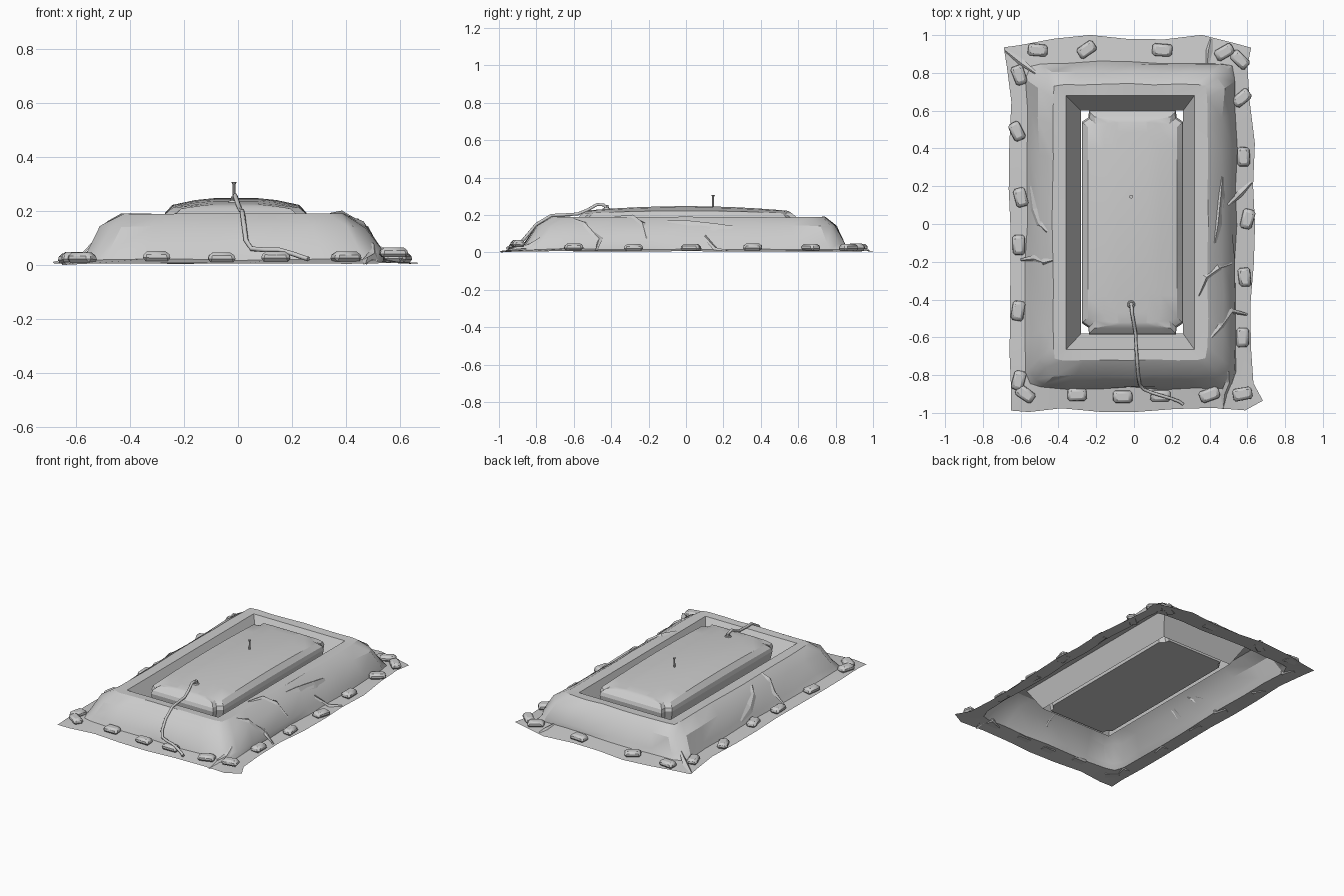
import bpy, bmesh, math, random
from mathutils import Vector
from mathutils.bvhtree import BVHTree

if "Cube" in bpy.data.objects:
    bpy.data.objects.remove(bpy.data.objects["Cube"])

random.seed(4)
FX = [0, .07, .2, .35, .5, .65, .8, .93]
FY = [0, .05, .15, .27, .39, .5, .61, .73, .85, .95]


def ring(corners, z, cut=0, offsets=None, jitter=0):
    """Counter-clockwise loop of points around four corners."""
    pts = []
    mid = sum((Vector(c) for c in corners), Vector((0, 0))) / 4
    for s in range(4):
        a, b = Vector(corners[s]), Vector(corners[(s + 1) % 4])
        d = (b - a).normalized()
        out = Vector((d.y, -d.x))
        for i, t in enumerate(FX if s % 2 == 0 else FY):
            p = a.lerp(b, t)
            if i == 0:
                sign = Vector((math.copysign(1, p.x - mid.x), math.copysign(1, p.y - mid.y)))
                p -= sign * cut
            elif offsets:
                p += out * offsets[s][i - 1]
            p += out * random.uniform(-jitter, jitter)
            pts.append(Vector((p.x, p.y, z + random.uniform(-jitter, jitter) * .5)))
    return pts


def rect(x0, x1, y0, y1):
    return [(x0, y0), (x1, y0), (x1, y1), (x0, y1)]


def finish(bm, name, angle=28):
    me = bpy.data.meshes.new(name)
    bm.to_mesh(me)
    bm.free()
    ob = bpy.data.objects.new(name, me)
    bpy.context.collection.objects.link(ob)
    bpy.ops.object.select_all(action='DESELECT')
    ob.select_set(True)
    bpy.context.view_layer.objects.active = ob
    if angle:
        bpy.ops.object.shade_smooth_by_angle(angle=math.radians(angle))
    return ob


def loft(rings, cap_top=False, cap_bottom=False):
    bm = bmesh.new()
    vs = [[bm.verts.new(p) for p in r] for r in rings]
    n = len(vs[0])
    for lo, hi in zip(vs, vs[1:]):
        for i in range(n):
            j = (i + 1) % n
            bm.faces.new((lo[i], lo[j], hi[j], hi[i]))
    if cap_top:
        f = bm.faces.new(vs[-1])
        bmesh.ops.triangulate(bm, faces=[f])
    if cap_bottom:
        bm.faces.new(vs[0][::-1])
    return bm


# Tarp: ragged ground flap, draped bank and open inner basin
ragged = [
    [.01, 0, .02, .03, .025, .03, .05],
    [-.047, -.05, -.05, -.025, -.01, -.013, .004, -.02, -.023],
    [.025, .07, .045, .05, .065, .05, .015],
    [-.018, -.034, -.02, -.01, -.015, -.015, 0, 0, 0]]
tarp_rings = [
    ring([(-.65, -.99), (.68, -.935), (.62, .93), (-.69, .935)], .006, 0, ragged, .004),
    ring(rect(-.57, .54, -.87, .855), .018, .02, None, .008),
    ring(rect(-.55, .525, -.855, .84), .05, .03, None, .010),
    ring(rect(-.50, .47, -.80, .80), .14, .03, None, .012),
    ring(rect(-.43, .39, -.72, .74), .189, .01, None, .004),
    ring(rect(-.36, .32, -.665, .68), .187),
    ring(rect(-.28, .26, -.58, .60), .045)]
for p in tarp_rings[0]:
    p.z = max(0, p.z)
tarp_rings[0][0].z = 0
bm = loft(tarp_rings)
tarp_tree = BVHTree.FromBMesh(bm)
finish(bm, "tarp_bank")


def ground(x, y, tree=tarp_tree):
    hit = tree.ray_cast(Vector((x, y, 1)), Vector((0, 0, -1)))[0]
    return hit.z if hit else 0


# Cushion: arched inner bag sitting in the basin
cushion_rings = []
for hx, hy, z, cut, arch in ((.245, .575, .045, .03, 0), (.268, .592, .165, .035, 0),
                             (.262, .585, .192, .035, .006), (.235, .56, .222, .04, .016),
                             (.15, .545, .24, .02, .026), (.08, .53, .247, 0, .03)):
    r = ring(rect(-.008 - hx, -.008 + hx, .008 - hy, .008 + hy), z, cut)
    for p in r:
        p.z -= arch * (p.y / .6) ** 2
    cushion_rings.append(r)
bm = loft(cushion_rings, True, True)
cushion_tree = BVHTree.FromBMesh(bm)
finish(bm, "cushion", 20)

# Stones weighing down the flap
stones = [(-.51, .92, -5), (-.25, .925, 35), (.15, .92, -5), (.48, .91, 30), (.56, .87, -45),
          (.57, .665, 40), (.58, .355, 90), (.60, .025, 75), (.585, -.28, 95), (.575, -.6, 90),
          (.575, -.9, 10), (.40, -.905, 20), (.14, -.91, 0), (-.06, -.915, 0), (-.30, -.905, 0),
          (-.575, -.9, -35), (-.61, -.83, 75), (-.615, -.46, 80), (-.61, -.11, 92),
          (-.60, .14, 105), (-.62, .49, 115), (-.61, .79, 110)]
for x, y, ang in stones:
    bm = bmesh.new()
    bmesh.ops.create_cube(bm, size=1)
    for v in bm.verts:
        k = .85 if v.co.z > 0 else 1
        v.co.x *= .11 * k * random.uniform(.9, 1.08)
        v.co.y *= .068 * k * random.uniform(.9, 1.1)
        v.co.z *= .036
    bmesh.ops.bevel(bm, geom=bm.edges[:], offset=.012, segments=1, affect='EDGES')
    ob = finish(bm, "stone", 35)
    ob.location = (x, y, ground(x, y) + (.035 if (x, y) == (.575, -.9) else .016))
    ob.rotation_euler.z = math.radians(ang)

# Folds: creased ridges running over the tarp
folds = [[(.47, -.98), (.475, -.9), (.50, -.84), (.50, -.78)],
         [(.34, -.38), (.38, -.28), (.45, -.23), (.52, -.21)],
         [(.41, -.60), (.46, -.54), (.52, -.46), (.60, -.48)],
         [(.47, .25), (.465, .15), (.45, 0), (.43, -.1)],
         [(.50, .10), (.56, .16), (.62, .22)],
         [(-.60, -.19), (-.53, -.18), (-.48, -.2), (-.43, -.19)],
         [(-.55, .2), (-.53, .08), (-.50, 0), (-.46, -.04)],
         [(-.68, .92), (-.60, .86), (-.52, .80)],
         [(.41, .98), (.40, .92), (.39, .85)]]
for path in folds:
    bm = bmesh.new()
    rows = []
    for i, (x, y) in enumerate(path):
        a, b = path[max(i - 1, 0)], path[min(i + 1, len(path) - 1)]
        side = Vector((b[1] - a[1], a[0] - b[0])).normalized()
        w = .018 * math.sin(math.pi * (i + .4) / (len(path) - .2))
        row = []
        for k in (-1, .3, 1):
            px, py = x + side.x * w * k, y + side.y * w * k
            row.append(bm.verts.new((px, py, ground(px, py) + (w * .8 if k == .3 else .001))))
        rows.append(row)
    for r, s in zip(rows, rows[1:]):
        for k in (0, 1):
            bm.faces.new((r[k], s[k], s[k + 1], r[k + 1]))
    bmesh.ops.reverse_faces(bm, faces=[f for f in bm.faces if f.normal.z > 9])
    for f in bm.faces:
        f.normal_update()
        if f.normal.z < 0:
            f.normal_flip()
    finish(bm, "tarp_fold", 0)


def disc(name, x, y, z0, z1, r0, r1, n=8):
    bm = bmesh.new()
    bmesh.ops.create_cone(bm, cap_ends=True, segments=n, radius1=r0, radius2=r1, depth=z1 - z0)
    ob = finish(bm, name)
    ob.location = (x, y, (z0 + z1) / 2)


# Pin on top of the cushion
top = ground(-.015, .145, cushion_tree)
disc("pin_shaft", -.015, .145, top - .01, .30, .006, .005)
disc("pin_head", -.015, .145, .298, .307, .006, .010)

# Valve and hose
top = ground(-.015, -.425, cushion_tree)
disc("valve_base", -.015, -.425, top - .008, top + .006, .026, .018, 10)
disc("valve_neck", -.015, -.425, top, top + .022, .013, .011)
cu = bpy.data.curves.new("hose", 'CURVE')
cu.dimensions = '3D'
cu.bevel_depth = .009
cu.bevel_resolution = 1
cu.use_fill_caps = True
path = [(-.015, -.425, top + .005), (-.013, -.44, .253), (-.01, -.475, .256), (0, -.53, .225),
        (.008, -.58, .205), (.012, -.66, .2), (.016, -.72, .198), (.022, -.80, .15),
        (.03, -.85, .09), (.05, -.875, .06), (.10, -.895, .056), (.15, -.91, .056),
        (.20, -.925, .042), (.24, -.94, .028), (.26, -.955, .022)]
sp = cu.splines.new('POLY')
sp.points.add(len(path) - 1)
for p, c in zip(sp.points, path):
    p.co = (*c, 1)
ob = bpy.data.objects.new("hose", cu)
bpy.context.collection.objects.link(ob)
bpy.ops.object.select_all(action='DESELECT')
ob.select_set(True)
bpy.context.view_layer.objects.active = ob
bpy.ops.object.convert(target='MESH')
